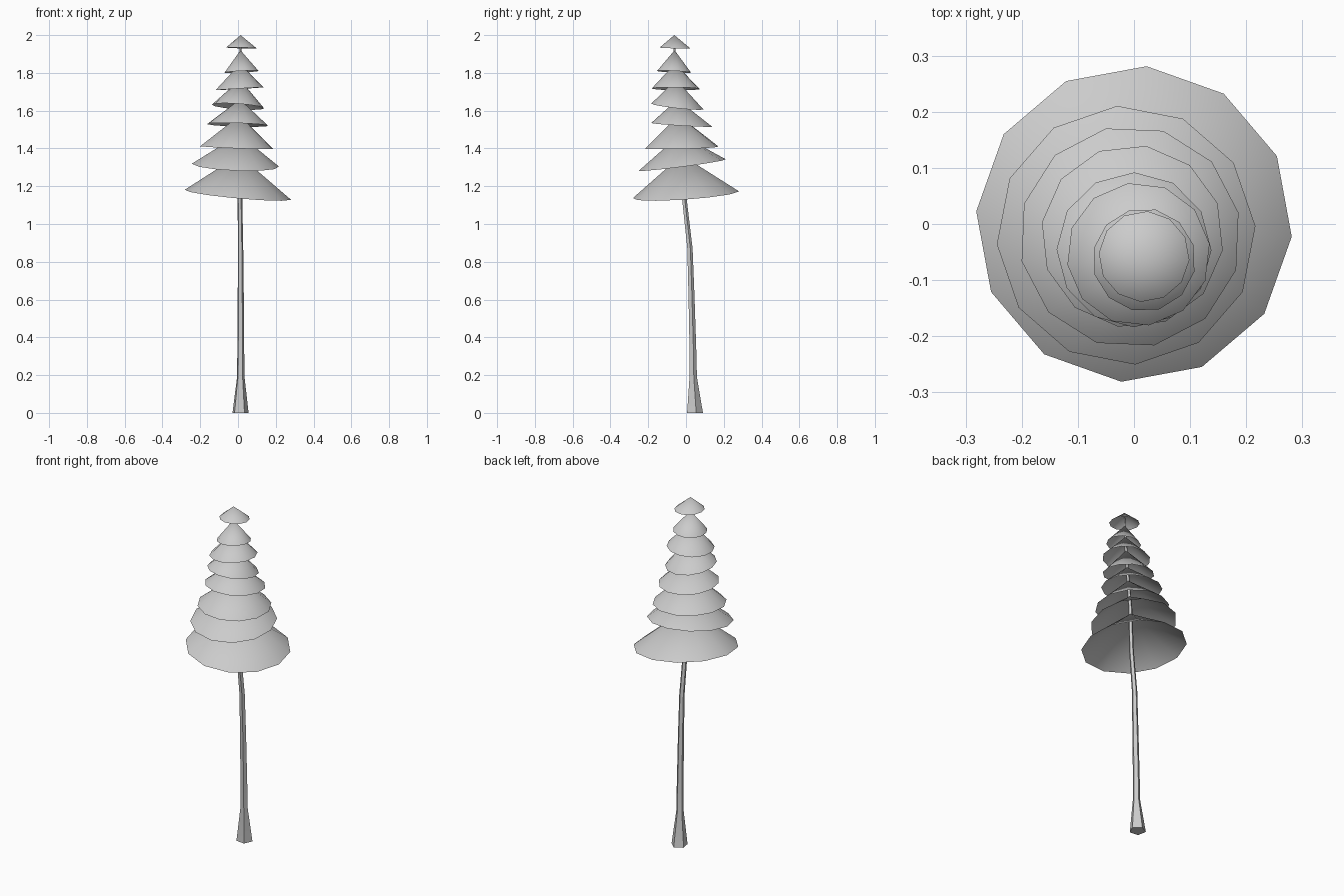
import bpy, bmesh, math
from mathutils import Vector

if "Cube" in bpy.data.objects:
    bpy.data.objects.remove(bpy.data.objects["Cube"])


def make_object(name, bm, angle):
    bmesh.ops.recalc_face_normals(bm, faces=bm.faces)
    mesh = bpy.data.meshes.new(name)
    bm.to_mesh(mesh)
    bm.free()
    obj = bpy.data.objects.new(name, mesh)
    bpy.context.collection.objects.link(obj)
    bpy.ops.object.select_all(action='DESELECT')
    obj.select_set(True)
    bpy.context.view_layer.objects.active = obj
    bpy.ops.object.shade_smooth_by_angle(angle=math.radians(angle))
    return obj


# Trunk: leaning five-sided tube with a flared foot (x, y, z, radius)
trunk_path = [
    (0.012, 0.045, 0.0, 0.045),
    (0.014, 0.037, 0.19, 0.021),
    (0.014, 0.035, 0.35, 0.019),
    (0.014, 0.028, 0.62, 0.017),
    (0.013, 0.020, 0.87, 0.015),
    (0.010, -0.009, 1.13, 0.013),
    (0.005, -0.025, 1.40, 0.011),
    (0.010, -0.045, 1.65, 0.009),
    (0.012, -0.058, 1.85, 0.007),
    (0.014, -0.062, 1.97, 0.004),
]


def trunk_at(z):
    for a, b in zip(trunk_path, trunk_path[1:]):
        if z <= b[2]:
            t = (z - a[2]) / (b[2] - a[2])
            return a[0] + t * (b[0] - a[0]), a[1] + t * (b[1] - a[1])
    return trunk_path[-1][:2]


SIDES = 5
bm = bmesh.new()
rings = []
for x, y, z, r in trunk_path:
    angles = [2 * math.pi * i / SIDES + 0.2 for i in range(SIDES)]
    rings.append([bm.verts.new((x + r * math.cos(a), y + r * math.sin(a), z)) for a in angles])
for low, high in zip(rings, rings[1:]):
    for i in range(SIDES):
        j = (i + 1) % SIDES
        bm.faces.new((low[i], low[j], high[j], high[i]))
bm.faces.new(rings[0])
bm.faces.new(rings[-1])
make_object("trunk", bm, 30)

# Foliage: open twelve-sided cones with tilted rims
# (centre x, centre y, rim z, radius, apex z, rim slope in x, rim slope in y)
tiers = [
    (0.000, 0.000, 1.155, 0.282, 1.365, -0.09, 0.07),
    (-0.014, -0.020, 1.312, 0.231, 1.475, -0.04, 0.13),
    (-0.007, -0.023, 1.405, 0.198, 1.575, -0.04, 0.025),
    (-0.003, -0.022, 1.525, 0.163, 1.660, -0.03, -0.06),
    (0.000, -0.046, 1.622, 0.138, 1.765, -0.07, -0.11),
    (0.008, -0.054, 1.716, 0.128, 1.850, 0.06, -0.01),
    (0.018, -0.064, 1.806, 0.092, 1.920, 0.05, -0.05),
    (0.018, -0.058, 1.932, 0.081, 2.000, -0.03, -0.03),
]
N = 12
for k, (cx, cy, z, r, top, sx, sy) in enumerate(tiers):
    bm = bmesh.new()
    ax, ay = trunk_at(top)
    apex = bm.verts.new((ax, ay, top))
    rim = []
    for i in range(N):
        a = 2 * math.pi * i / N - 0.08 + 0.15 * k
        dx, dy = r * math.cos(a), r * math.sin(a)
        rim.append(bm.verts.new((cx + dx, cy + dy, z + sx * dx + sy * dy)))
    for i in range(N):
        bm.faces.new((rim[i], rim[(i + 1) % N], apex))
    make_object(f"foliage_tier_{k + 1}", bm, 60)
